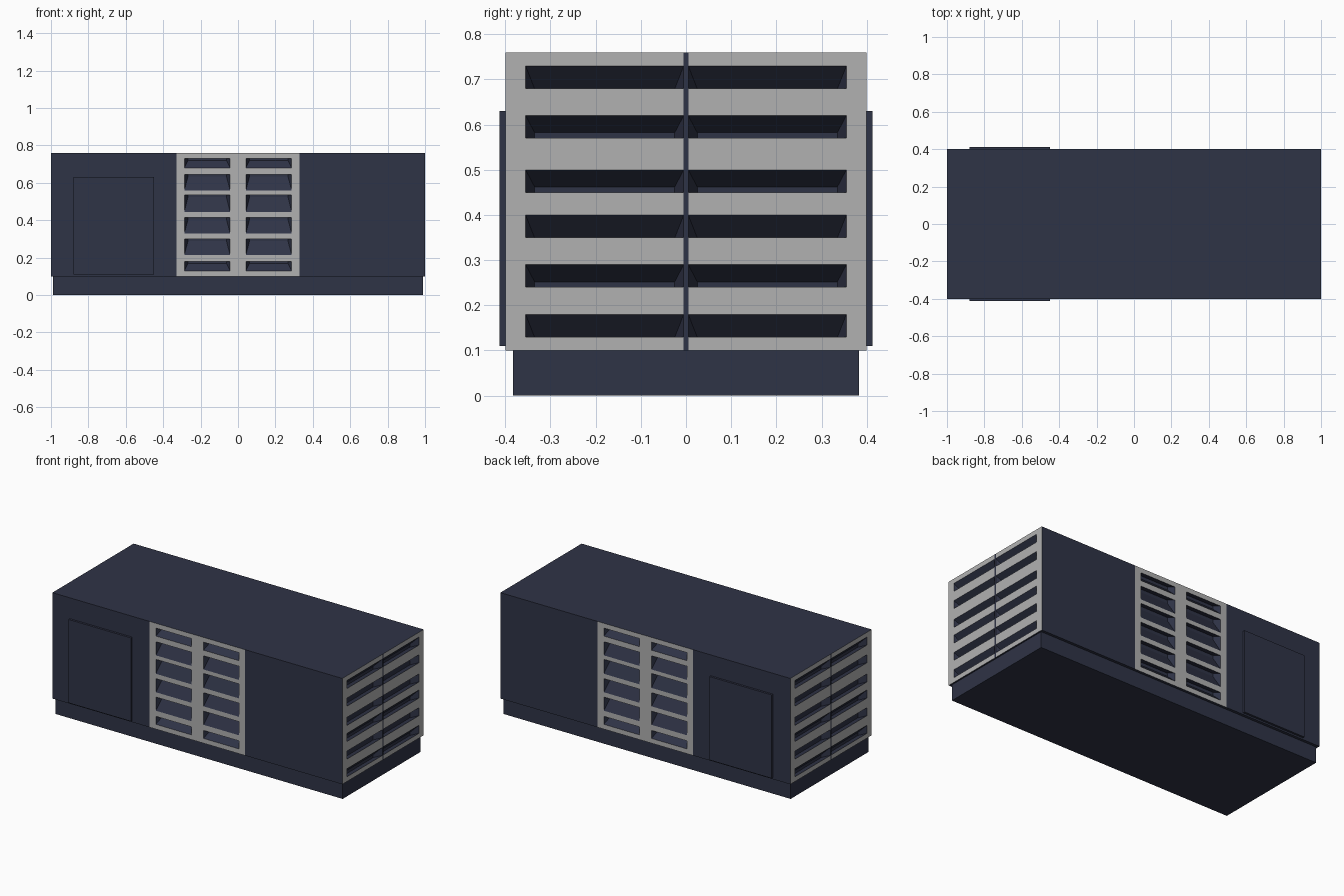
import bpy, bmesh

if "Cube" in bpy.data.objects:
    bpy.data.objects.remove(bpy.data.objects["Cube"])


def paint(name, colour):
    m = bpy.data.materials.new(name)
    m.diffuse_color = (*colour, 1)
    m.use_nodes = True
    m.node_tree.nodes["Principled BSDF"].inputs["Base Color"].default_value = m.diffuse_color
    return m


navy = paint("navy_paint", (0.028, 0.033, 0.061))
grey = paint("grey_metal", (0.44, 0.44, 0.44))
L, W, Z0, Z1 = 1.0, 0.4, 0.10, 0.76


def mesh_from_quads(name, quads, mat):
    bm = bmesh.new()
    for q in quads:
        bm.faces.new([bm.verts.new(p) for p in q])
    bmesh.ops.remove_doubles(bm, verts=bm.verts, dist=1e-5)
    me = bpy.data.meshes.new(name)
    bm.to_mesh(me)
    bm.free()
    ob = bpy.data.objects.new(name, me)
    bpy.context.collection.objects.link(ob)
    me.materials.append(mat)


def box(name, x0, x1, y0, y1, z0, z1):
    bpy.ops.mesh.primitive_cube_add(size=1, location=((x0 + x1) / 2, (y0 + y1) / 2, (z0 + z1) / 2))
    ob = bpy.context.object
    ob.name = name
    ob.scale = (x1 - x0, y1 - y0, z1 - z0)
    ob.data.materials.append(navy)


def grille(name, place, columns, rows, inset, depth, back):
    """columns: (u0, u1, kind) with kind f=frame, o=openings, b=navy bar.
    back(v0, v1) gives the heights of the recess back."""
    frame, recess = [], []

    def flat(out, u0, u1, v0, v1):
        out.append([place(u0, v0, 0), place(u1, v0, 0), place(u1, v1, 0), place(u0, v1, 0)])

    edges = [Z0] + [v for r in rows for v in r] + [Z1]
    for u0, u1, kind in columns:
        for i, (v0, v1) in enumerate(zip(edges, edges[1:])):
            if kind == "b":
                flat(recess, u0, u1, v0, v1)
            elif kind == "f" or i % 2 == 0:
                flat(frame, u0, u1, v0, v1)
            else:
                b0, b1 = back(v0, v1)
                outer = [(u0, v0), (u1, v0), (u1, v1), (u0, v1)]
                inner = [(u0 + inset, b0), (u1 - inset, b0), (u1 - inset, b1), (u0 + inset, b1)]
                o = [place(u, v, 0) for u, v in outer]
                n = [place(u, v, depth) for u, v in inner]
                recess.append(n)
                for k in range(4):
                    j = (k + 1) % 4
                    recess.append([o[k], o[j], n[j], n[k]])
    mesh_from_quads(name + "_frame", frame, grey)
    mesh_from_quads(name + "_louvres", recess, navy)


# Plinth and housing panels
box("plinth", -0.99, 0.99, -0.383, 0.383, 0, Z0)
panels = [[(-L, -W, z), (L, -W, z), (L, W, z), (-L, W, z)][::d] for z, d in ((Z1, 1), (Z0, -1))]
for s in (-1, 1):
    for x0, x1 in ((-L, -0.33), (0.33, L)):
        panels.append([(x0, s * W, Z0), (x1, s * W, Z0), (x1, s * W, Z1), (x0, s * W, Z1)][::-s])
mesh_from_quads("housing", panels, navy)

# Grilles and doors, the same on both sides and both ends
side_rows = [(.13, .18), (.215, .30), (.33, .415), (.445, .535), (.56, .645), (.68, .73)]
end_rows = [(.13, .18), (.24, .29), (.35, .40), (.45, .50), (.57, .62), (.68, .73)]
side_cols = [(-.33, -.287, "f"), (-.287, -.042, "o"), (-.042, .042, "f"),
             (.042, .287, "o"), (.287, .33, "f")]
end_cols = [(-W, -.355, "f"), (-.355, -.005, "o"), (-.005, .005, "b"),
            (.005, .355, "o"), (.355, W, "f")]


def side_back(a, b):
    return b - 0.01, b + 0.01


def end_back(a, b):
    # three of the rows show a strip of the recess back
    return a - 0.02, a + (0.012 if a in (.24, .45, .57) else -0.001)


for s, side, end in ((1, "front", "right"), (-1, "back", "left")):
    grille(side + "_grille", lambda u, v, d: (s * u, -s * (W - d), v),
           side_cols, side_rows, 0.02, 0.04, side_back)
    grille(end + "_grille", lambda u, v, d: (s * (L - d), s * u, v),
           end_cols, end_rows, 0.02, 0.05, end_back)
    ys = sorted((-s * 0.39, -s * 0.413))
    box(side + "_door", -0.88, -0.45, ys[0], ys[1], 0.11, 0.63)
